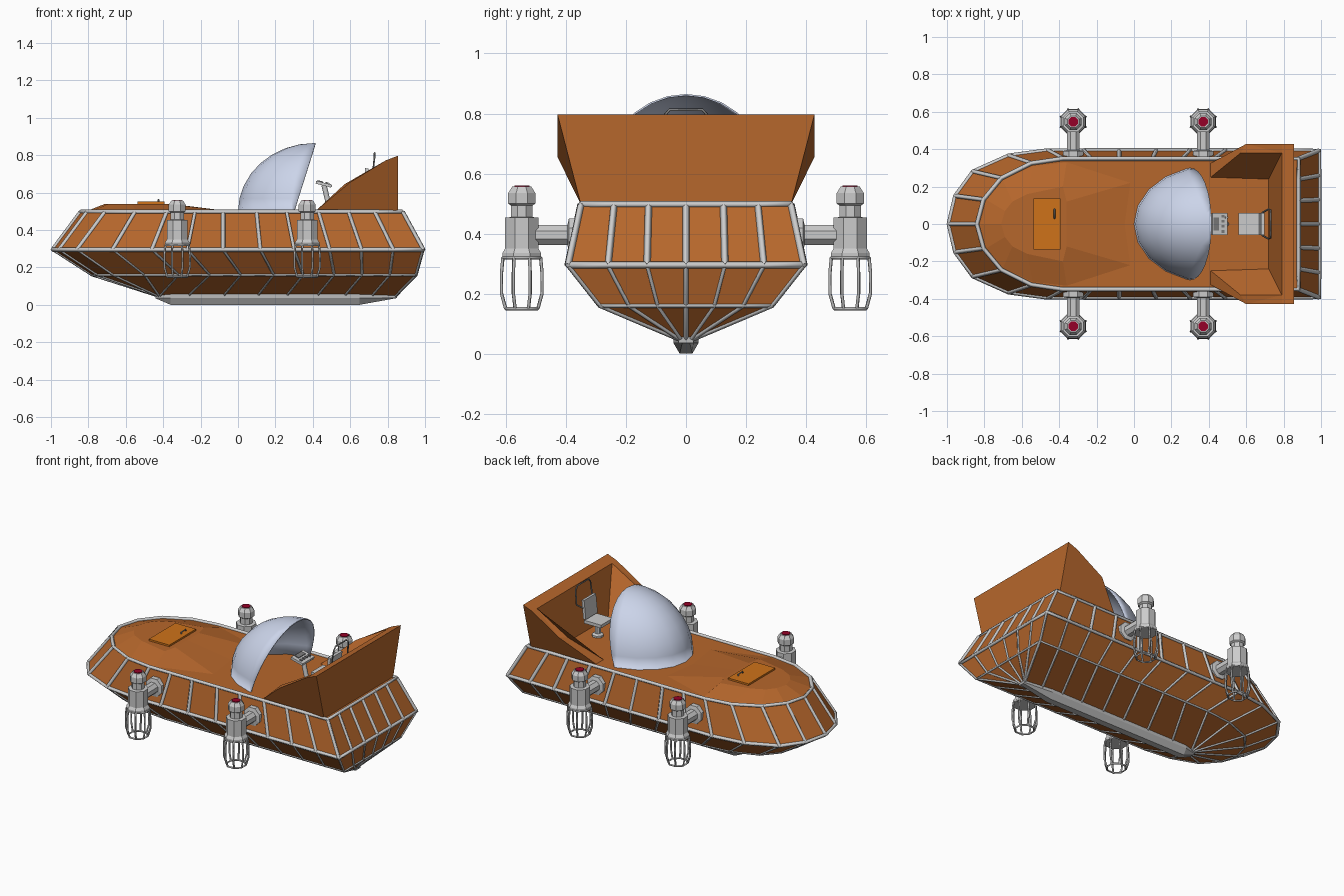
import bpy, bmesh, math
from mathutils import Vector, Matrix

if "Cube" in bpy.data.objects:
    bpy.data.objects.remove(bpy.data.objects["Cube"])


def material(name, rgb):
    m = bpy.data.materials.new(name)
    m.diffuse_color = (*rgb, 1)
    m.use_nodes = True
    m.node_tree.nodes["Principled BSDF"].inputs["Base Color"].default_value = m.diffuse_color
    return m


BROWN = material("brown", (0.47, 0.135, 0.025))
ORANGE = material("orange", (0.62, 0.17, 0.01))
RED = material("red", (0.3, 0.0, 0.02))
GLASS = material("glass", (0.6, 0.66, 0.82))
GREY = material("mid_grey", (0.5, 0.5, 0.5))
DARK = material("dark_grey", (0.2, 0.2, 0.2))


def add(name, verts, faces, mat=None):
    me = bpy.data.meshes.new(name)
    me.from_pydata([tuple(v) for v in verts], [], faces)
    bm = bmesh.new()
    bm.from_mesh(me)
    bmesh.ops.remove_doubles(bm, verts=bm.verts, dist=1e-5)
    bmesh.ops.recalc_face_normals(bm, faces=bm.faces)
    bm.to_mesh(me)
    bm.free()
    if mat:
        me.materials.append(mat)
    ob = bpy.data.objects.new(name, me)
    bpy.context.collection.objects.link(ob)
    return ob


def loft(name, rings, mat=None):
    n = len(rings[0])
    faces = [(k * n + i, k * n + (i + 1) % n, (k + 1) * n + (i + 1) % n, (k + 1) * n + i)
             for k in range(len(rings) - 1) for i in range(n)]
    faces += [tuple(range(n)), tuple(range((len(rings) - 1) * n, len(rings) * n))]
    return add(name, [v for r in rings for v in r], faces, mat)


def lathe(name, profile, base, axis=(0, 0, 1), n=8, mat=None):
    rot = Vector((0, 0, 1)).rotation_difference(Vector(axis))
    rings = [[rot @ Vector((r * math.cos((i + .5) * math.tau / n), r * math.sin((i + .5) * math.tau / n), h))
              + Vector(base) for i in range(n)] for r, h in profile]
    return loft(name, rings, mat)


def pipes(name, paths, radius, mat=None, sides=0):
    # paths: list of (points, is_closed)
    cu = bpy.data.curves.new(name, 'CURVE')
    cu.dimensions, cu.bevel_depth, cu.bevel_resolution, cu.use_fill_caps = '3D', radius, sides, True
    for pts, closed in paths:
        sp = cu.splines.new('POLY')
        sp.points.add(len(pts) - 1)
        for p, q in zip(sp.points, pts):
            p.co = (*q, 1)
        sp.use_cyclic_u = closed
    tmp = bpy.data.objects.new(name + "_tmp", cu)
    bpy.context.collection.objects.link(tmp)
    me = bpy.data.meshes.new_from_object(tmp.evaluated_get(bpy.context.evaluated_depsgraph_get()))
    bpy.data.objects.remove(tmp)
    me.materials.clear()
    if mat:
        me.materials.append(mat)
    ob = bpy.data.objects.new(name, me)
    bpy.context.collection.objects.link(ob)
    return ob


def box(name, center, size, mat=None, tilt=0):
    bm = bmesh.new()
    bmesh.ops.create_cube(bm, size=1, matrix=Matrix.Translation(center)
                          @ Matrix.Rotation(tilt, 4, 'Y') @ Matrix.Diagonal((*size, 1)))
    me = bpy.data.meshes.new(name)
    bm.to_mesh(me)
    bm.free()
    if mat:
        me.materials.append(mat)
    ob = bpy.data.objects.new(name, me)
    bpy.context.collection.objects.link(ob)
    return ob


def mirrored(half, z):
    return [(x, y, z) for x, y in half] + [(x, -y, z) for x, y in reversed(half[1:-1])]


# Hull rings: half outlines from nose to stern centre
mid = [(-.99, 0), (-.955, .15), (-.86, .28), (-.67, .365), (-.46, .393)]
mid += [(x, .393) for x in (-.27, -.08, .12, .3, .49, .66, .83, .99)] + [(.99, .26), (.99, .13), (.99, 0)]
top = [(-.84, 0), (-.805, .13), (-.71, .245), (-.55, .325), (-.38, .35)]
top += [(x, .35) for x in (-.23, -.08, .1, .26, .43, .59, .73, .88)] + [(.88, .24), (.88, .125), (.88, 0)]
low = [(-.78 + (x + .99) * .875, y * .73) for x, y in mid]
keel = [(max(-.42, min(.84, x if x < 0 else x * .86)) if x < .9 else .84, min(y, .015)) for x, y in mid]
rings = [mirrored(keel, .045), mirrored(low, .16), mirrored(mid, .295), mirrored(top, .497)]
loft("hull", rings, BROWN)

# Grey frame of rails and ribs
pipes("upper_rails", [(rings[3], True), (rings[2], True)], .012)
pipes("upper_ribs", [([a, b], False) for a, b in zip(rings[2], rings[3])], .012)
pipes("lower_rail", [(rings[1], True)], .008, GREY)
pipes("lower_ribs", [([a, b, c], False) for a, b, c in zip(*rings[:3])], .008, GREY)

# Keel trough
loft("keel", [[(x, -w, .06), (x, -w, .036), (x, -w / 2, zb), (x, w / 2, zb), (x, w, .036), (x, w, .06)]
              for x, w, zb in ((-.44, .025, .034), (-.36, .042, 0), (.65, .042, 0), (.85, .025, .036))], GREY)

# Raised foredeck
hump_base = [(-.82, 0), (-.79, .13), (-.7, .235), (-.54, .31), (-.36, .33), (-.02, .22), (-.05, 0)]
hump_top = [(-.71, 0), (-.69, .07), (-.65, .12), (-.57, .16), (-.38, .2), (-.36, .12), (-.36, 0)]
loft("foredeck", [mirrored(hump_base, .497), mirrored(hump_top, .54)], BROWN)
box("hatch", (-.465, 0, .543), (.145, .27, .016), ORANGE)
pipes("hatch_handle", [([(-.425, .03, .55), (-.425, .035, .562), (-.425, .075, .562), (-.425, .08, .55)], False)],
      .005, DARK)

# Windshield: ellipsoid cut by the deck and by a slanted plane
bm = bmesh.new()
bmesh.ops.create_uvsphere(bm, u_segments=20, v_segments=16, radius=1,
                          matrix=Matrix.Translation((.41, 0, .497)) @ Matrix.Diagonal((.41, .312, .368, 1)))
for co, no in (((0, 0, .497), (0, 0, -1)), ((.415, 0, .865), (.368, 0, -.115))):
    bmesh.ops.bisect_plane(bm, geom=bm.verts[:] + bm.edges[:] + bm.faces[:], plane_co=co,
                           plane_no=no, clear_outer=True)
for f in bm.faces:
    f.smooth = True
me = bpy.data.meshes.new("windshield")
bm.to_mesh(me)
bm.free()
me.materials.append(GLASS)
shield = bpy.data.objects.new("windshield", me)
bpy.context.collection.objects.link(shield)
sol = shield.modifiers.new("thickness", 'SOLIDIFY')
sol.thickness = .006

# Cockpit wall: flaring U-shaped shell at the stern
side = [(.41, .325, .497), (.855, .35, .497), (.6, .428, .655), (.79, .428, .772), (.855, .428, .797),
        (.57, .38, .645), (.79, .38, .772), (.41, .25, .497), (.72, .24, .497)]
A, D, B, M, C, Bi, Ci, Ai, Di = range(9)
faces = []
for o in (0, 9):
    faces += [tuple(i + o for i in f) for f in
              ((A, D, C, M, B), (B, M, Ci), (B, Ci, Bi), (A, B, Bi, Ai), (Ai, Bi, Ci, Di))]
faces += [(D, C, C + 9, D + 9), (M, C, C + 9, M + 9, Ci + 9, Ci), (Di, Ci, Ci + 9, Di + 9)]
add("cockpit_wall", side + [(x, -y, z) for x, y, z in side], faces, BROWN)

# Seat with a wire hoop behind it
box("seat_cushion", (.62, 0, .595), (.12, .12, .02))
box("seat_back", (.683, 0, .67), (.018, .12, .12), tilt=.1)
lathe("seat_post", [(.035, 0), (.035, .012), (.018, .02), (.018, .09)], (.625, 0, .497))
pipes("seat_hoop", [([(.685, -.06, .68), (.72, -.08, .7), (.73, -.075, .79), (.73, -.055, .812),
                      (.73, .055, .812), (.73, .075, .79), (.72, .08, .7), (.685, .06, .68)], False)], .005, DARK)

# Control console
pipes("console_post", [([(.495, 0, .49), (.46, 0, .64)], False)], .014, sides=2)
box("console_panel", (.458, 0, .645), (.085, .12, .016), tilt=.25)
box("console_screen", (.44, 0, .66), (.03, .07, .006), DARK, tilt=.25)
for i in range(4):
    box(f"console_button_{i + 1}", (.475, -.04 + i * .027, .65), (.016, .014, .01), DARK, tilt=.25)
pipes("console_lever", [([(.485, .035, .645), (.5, .035, .63)], False)], .007)

# Four side lamps on arms
body = [(.07, .315), (.07, .335), (.06, .35), (.06, .453), (.038, .455), (.038, .493),
        (.049, .5), (.049, .535), (.034, .557)]
cage = [(.068, .32), (.073, .27), (.073, .2), (.058, .15)]
for x in (-.325, .37):
    for s in (-1, 1):
        tag = ("front" if x < 0 else "rear") + ("_right" if s < 0 else "_left")
        y = s * .547
        lathe("lamp_body_" + tag, body, (x, y, 0))
        lathe("lamp_cap_" + tag, [(.027, .55), (.027, .561)], (x, y, 0), mat=RED)
        bars, loops = [], [[] for _ in cage]
        for i in range(8):
            a = (i + .5) * math.tau / 8
            pts = [(x + r * math.cos(a), y + r * math.sin(a), z) for r, z in cage]
            bars.append((pts, False))
            for loop, p in zip(loops, pts):
                loop.append(p)
        pipes("lamp_cage_" + tag, bars + [(loops[0], True), (loops[3], True)], .006, GREY)
        lathe("lamp_arm_" + tag, [(.036, 0), (.036, .12), (.06, .125), (.06, .18)],
              (x, s * .515, .395), (0, -s, 0))
